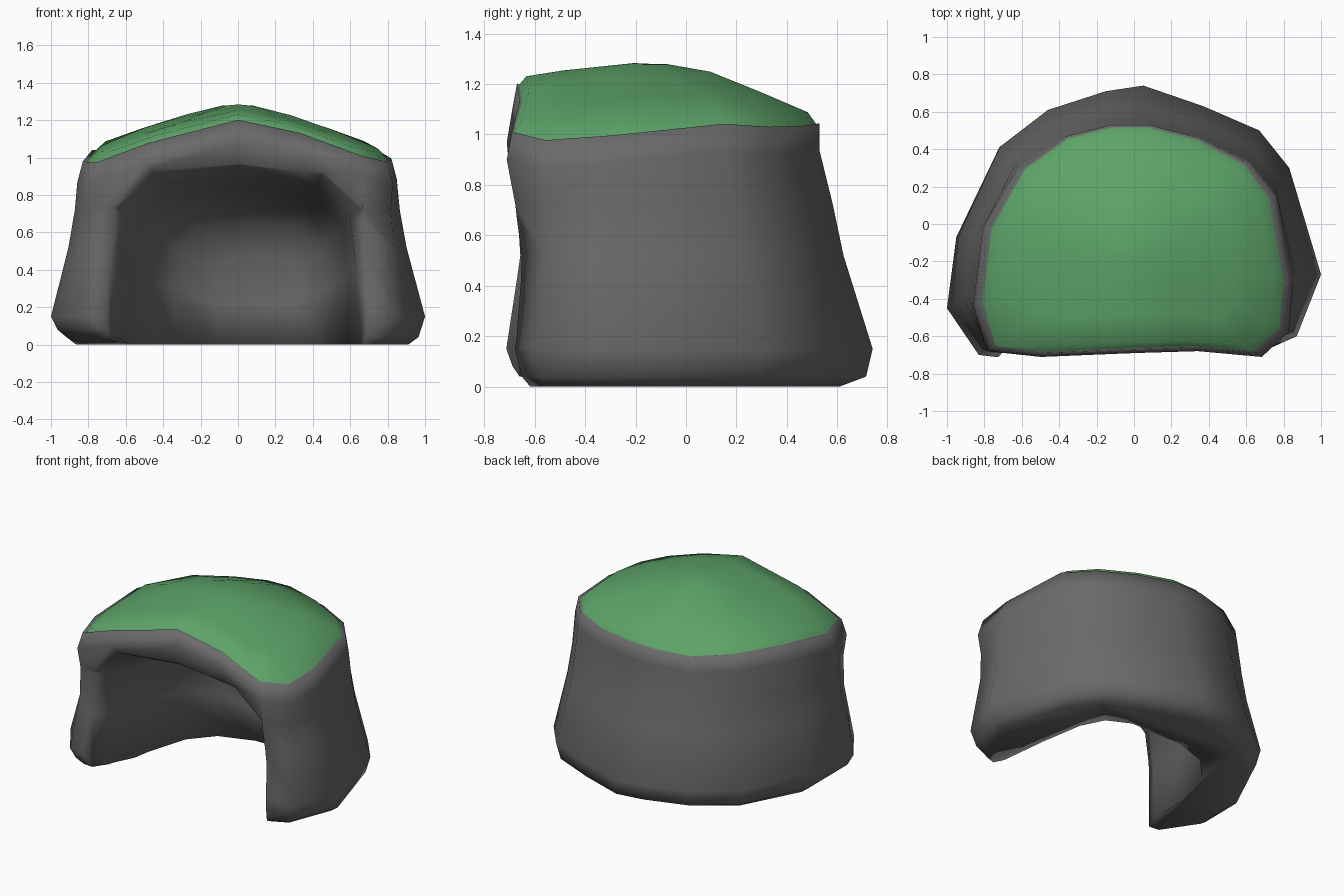
import bpy, bmesh, math

if "Cube" in bpy.data.objects:
    bpy.data.objects.remove(bpy.data.objects["Cube"])


def loft(name, rings, color, cap_start=True):
    """Skin a list of matching closed rings."""
    bm = bmesh.new()
    loops = [[bm.verts.new(p) for p in r] for r in rings]
    n = len(loops[0])
    for a, b in zip(loops, loops[1:]):
        for i in range(n):
            j = (i + 1) % n
            bm.faces.new((a[i], a[j], b[j], b[i]))
    if cap_start:
        bm.faces.new(loops[0][::-1])
    bm.faces.new(loops[-1])
    bmesh.ops.recalc_face_normals(bm, faces=bm.faces)
    me = bpy.data.meshes.new(name)
    bm.to_mesh(me)
    bm.free()
    me.materials.append(color)
    ob = bpy.data.objects.new(name, me)
    bpy.context.collection.objects.link(ob)
    return ob


def smooth(ob, deg):
    bpy.ops.object.select_all(action='DESELECT')
    bpy.context.view_layer.objects.active = ob
    ob.select_set(True)
    bpy.ops.object.shade_smooth_by_angle(angle=math.radians(deg))


def material(name, rgb):
    m = bpy.data.materials.new(name)
    m.diffuse_color = (*rgb, 1)
    m.use_nodes = True
    m.node_tree.nodes["Principled BSDF"].inputs["Base Color"].default_value = m.diffuse_color
    return m


stone = material("dark_stone", (.145, .145, .145))
green = material("moss_green", (.11, .37, .14))

RIDGE = [(-0.68, 1.22), (-0.57, 1.245), (-0.14, 1.29), (0.1, 1.25), (0.45, 1.11), (0.53, 1.07)]


def height(x, y):
    """Height of the domed top: ridge profile along y, falling off to the sides."""
    y = min(max(y, RIDGE[0][0]), RIDGE[-1][0])
    for (y0, z0), (y1, z1) in zip(RIDGE, RIDGE[1:]):
        if y <= y1:
            z = z0 + (z1 - z0) * (y - y0) / (y1 - y0)
            break
    t = min(max((y + 0.2) / 0.5, 0), 1)
    return z - (0.34 - 0.12 * t) * abs(x) ** 1.4


# Footprints of the rock near the ground and at the rim
FOOT = [(-.83, -.70), (-.58, -.73), (-.25, -.70), (.33, -.66), (.67, -.69), (.87, -.60),
        (1.0, -.27), (.83, .30), (.67, .50), (.37, .63), (.05, .74), (-.15, .71),
        (-.46, .61), (-.72, .41), (-.95, -.07), (-1.0, -.45)]
RIM = [(-.76, -.66), (-.48, -.69), (0, -.67), (.33, -.66), (.66, -.69), (.80, -.56),
       (.82, -.30), (.74, .15), (.60, .33), (.35, .46), (.08, .53), (-.12, .53),
       (-.36, .47), (-.60, .30), (-.78, -.02), (-.83, -.42)]


def level(t, z, s=1.0, front=1.0):
    """Outline between foot and rim; front scales the front half in y."""
    ring = []
    for (a, b), (c, d) in zip(FOOT, RIM):
        y = (b + (d - b) * t) * s
        ring.append(((a + (c - a) * t) * s, y * front if y < -.4 else y, z))
    return ring


def top_ring(sx, sy, dy, drop):
    return [(x * sx, y * sy + dy, height(x * sx, y * sy + dy) - drop) for x, y in RIM]


# Rock body with a rounded, slightly lifted foot, a waist and a bulging brow
foot = [(x * .91, y * (.93 if y < 0 else .82), .04 if x < -.5 and y < -.3 else 0) for x, y in FOOT]
toe = [(x, y, z + (.04 if x < -.5 and y < -.3 else 0)) for x, y, z in level(0, 0.04, .965)]
brow = [(x * 1.035, y * 1.03 if y < -.4 else y, z - .11) for x, y, z in top_ring(1, 1, 0, 0.02)]
rock = loft("rock_shell", [
    foot, toe, level(0, 0.15), level(0.55, 0.52, 1, .95), level(0.75, 0.72, 1, .98), brow,
    top_ring(1, 1, 0, 0.02), top_ring(.85, .85, -.02, 0.08), top_ring(.4, .4, -.06, 0.1)], stone)

# Arched hollow, flared at the mouth: y, half width, height, centre x
hollow = []
for y, w, h, c in [(-.80, .80, 1.06, 0), (-.67, .69, .96, 0), (-.55, .63, .90, 0), (-.2, .58, .84, .01),
                   (.1, .51, .76, .03), (.26, .40, .66, .06), (.34, .2, .48, .1)]:
    half = [(1, -.1), (1, .45 * h), (.95, .76 * h), (.65, .95 * h)]
    hollow.append([(c + w * a, y, z) for a, z in half] + [(c, y, h)]
                  + [(c - w * a, y, z) for a, z in reversed(half)])
cutter = loft("hollow_cutter", hollow, stone)
cutter.hide_render = True
mod = rock.modifiers.new("hollow", 'BOOLEAN')
mod.object = cutter
mod.operation = 'DIFFERENCE'
mod.solver = 'EXACT'
bpy.context.view_layer.objects.active = rock
bpy.ops.object.modifier_apply(modifier=mod.name)
bpy.data.objects.remove(cutter, do_unlink=True)
smooth(rock, 110)

# Mossy cap with a steep rim
cap = loft("moss_cap", [
    top_ring(.975, .985, -.005, 0.03), top_ring(.91, .93, -.01, 0.0), top_ring(.65, .65, -.05, 0),
    top_ring(.35, .35, -.09, 0), top_ring(.1, .1, -.13, 0)], green, cap_start=False)
smooth(cap, 80)
